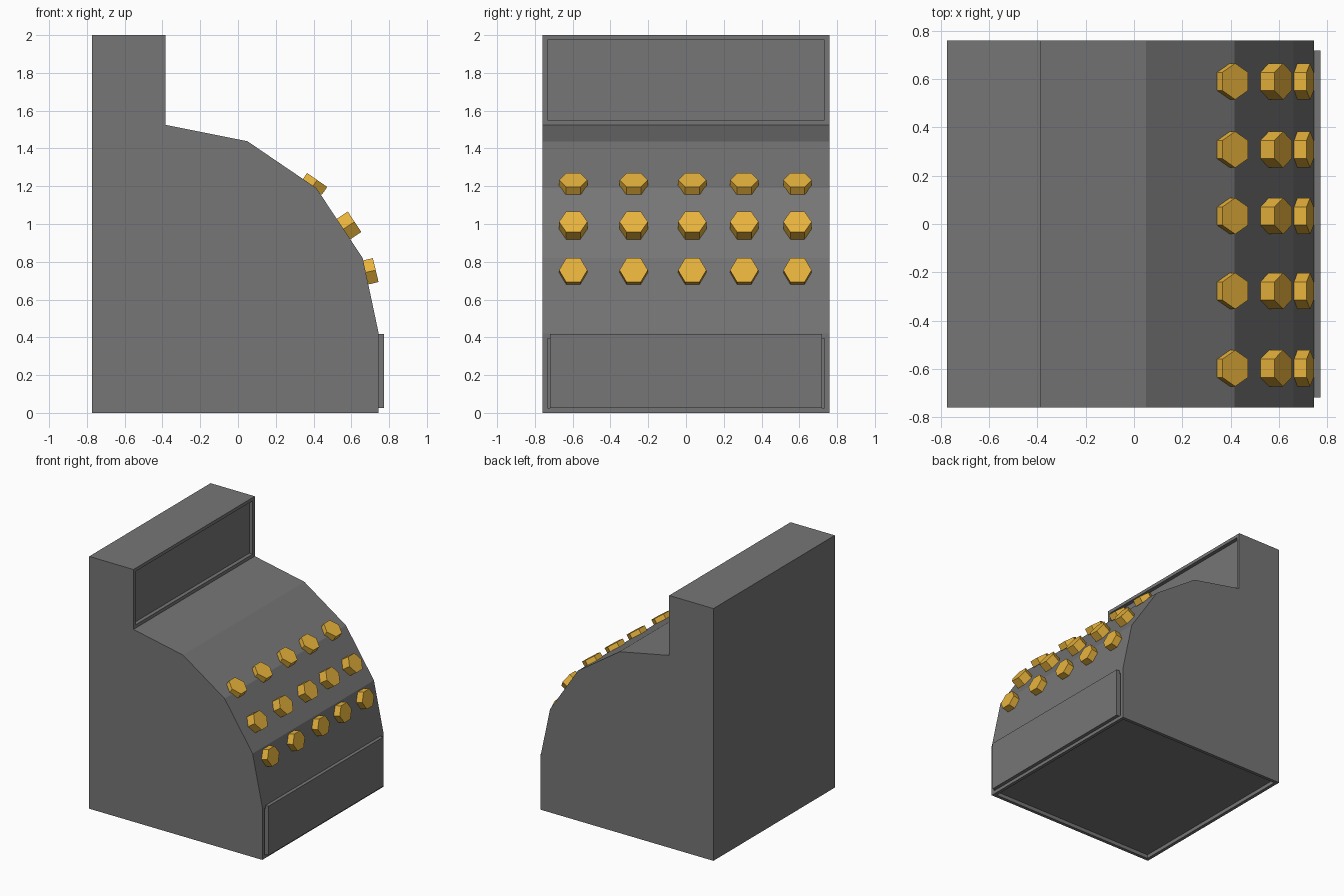
import bpy, bmesh
from mathutils import Vector, Matrix

if "Cube" in bpy.data.objects:
    bpy.data.objects.remove(bpy.data.objects["Cube"])

def make_object(name, bm, mat):
    bmesh.ops.recalc_face_normals(bm, faces=bm.faces)
    me = bpy.data.meshes.new(name)
    bm.to_mesh(me)
    bm.free()
    ob = bpy.data.objects.new(name, me)
    bpy.context.collection.objects.link(ob)
    me.materials.append(mat)
    return ob

def material(name, color):
    mat = bpy.data.materials.new(name)
    mat.diffuse_color = color
    mat.use_nodes = True
    mat.node_tree.nodes["Principled BSDF"].inputs["Base Color"].default_value = mat.diffuse_color
    return mat

gold = material("gold", (0.8, 0.45, 0.045, 1))
dark = material("dark_grey", (0.18, 0.18, 0.18, 1))

# Register body: side profile extruded across the width
HALF_W = 0.76
profile = [(-0.773, 0), (0.745, 0), (0.745, 0.42), (0.66, 0.82), (0.415, 1.19),
           (0.05, 1.438), (-0.385, 1.525), (-0.385, 2), (-0.773, 2)]
bm = bmesh.new()
side = bm.faces.new([bm.verts.new((x, -HALF_W, z)) for x, z in profile])
ext = bmesh.ops.extrude_face_region(bm, geom=[side])
bmesh.ops.translate(bm, vec=(0, 2 * HALF_W, 0),
                    verts=[v for v in ext["geom"] if isinstance(v, bmesh.types.BMVert)])
bmesh.ops.recalc_face_normals(bm, faces=bm.faces)

# Recessed display window, drawer opening and underside
recessed = [f for f in bm.faces if f.normal.x > 0.99 or f.normal.z < -0.99]
bmesh.ops.inset_individual(bm, faces=recessed, thickness=0.026, depth=0,
                           use_even_offset=True)
for f in recessed:
    n = f.normal.copy()
    floor = bmesh.ops.extrude_discrete_faces(bm, faces=[f])["faces"]
    bmesh.ops.translate(bm, vec=-0.03 * n, verts=floor[0].verts)
make_object("register_body", bm, dark)

# Cash drawer
bm = bmesh.new()
bmesh.ops.create_cube(bm, size=1, matrix=Matrix.Translation((0.743, 0, 0.222))
                      @ Matrix.Diagonal((0.058, 1.438, 0.39, 1)))
make_object("cash_drawer", bm, dark)

# Hexagonal keys: outer face centre (x, z), outward normal (x, z), thickness
rows = [((0.419, 1.233), (0.57, 0.82), 0.05),
        ((0.617, 1.012), (0.83, 0.55), 0.075),
        ((0.729, 0.756), (0.97, 0.23), 0.055)]
columns = [-0.597, -0.277, 0.033, 0.308, 0.59]
for r, ((cx, cz), (nx, nz), depth) in enumerate(rows, 1):
    n = Vector((nx, 0, nz)).normalized()
    across = Vector((0, 1, 0))
    rot = Matrix((across, n.cross(across), n)).transposed().to_4x4()
    for c, y in enumerate(columns, 1):
        bm = bmesh.new()
        bmesh.ops.create_cone(bm, cap_ends=True, segments=6, radius1=0.075,
                              radius2=0.075, depth=depth)
        # Put a hexagon corner on the sideways axis
        far = max(bm.verts, key=lambda v: v.co.x)
        if far.co.x < 0.07:
            bmesh.ops.rotate(bm, verts=bm.verts, cent=(0, 0, 0),
                             matrix=Matrix.Rotation(0.5235988, 3, 'Z'))
        centre = Vector((cx, y, cz)) - n * depth / 2
        bmesh.ops.transform(bm, verts=bm.verts, matrix=Matrix.Translation(centre) @ rot)
        make_object(f"key_{r}_{c}", bm, gold)
